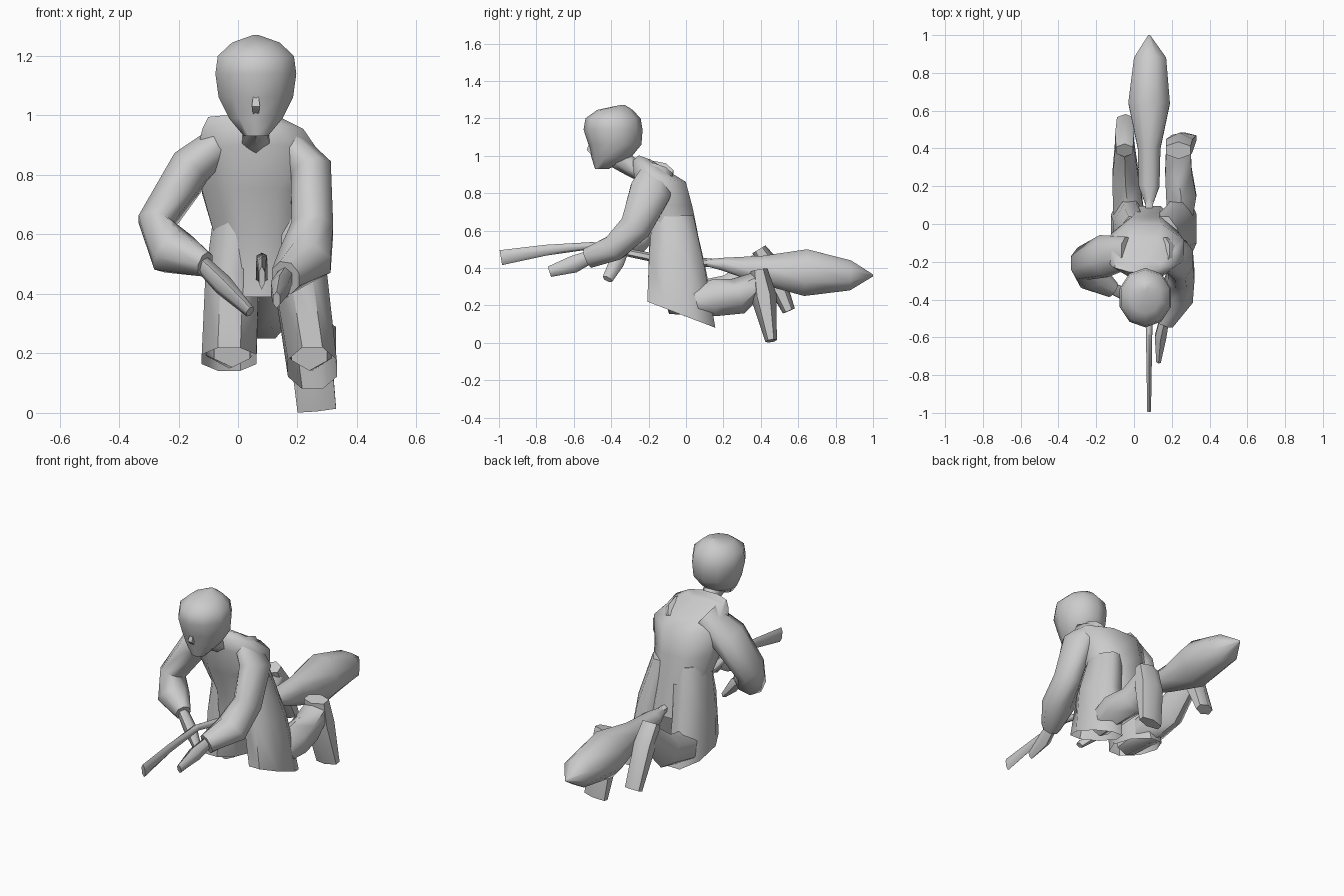
import bpy
import bmesh
import math
from mathutils import Vector

default_cube = bpy.data.objects.get("Cube")
if default_cube:
    bpy.data.objects.remove(default_cube, do_unlink=True)

grey = bpy.data.materials.new("plain grey")
grey.use_nodes = True
shade = (0.6, 0.6, 0.6, 1)
grey.diffuse_color = shade
grey.node_tree.nodes["Principled BSDF"].inputs["Base Color"].default_value = shade


def finish(name, bm, smooth_angle):
    """Turn a bmesh into a named, shaded object."""
    bmesh.ops.recalc_face_normals(bm, faces=bm.faces)
    mesh = bpy.data.meshes.new(name)
    bm.to_mesh(mesh)
    bm.free()
    mesh.materials.append(grey)
    obj = bpy.data.objects.new(name, mesh)
    bpy.context.collection.objects.link(obj)
    bpy.ops.object.select_all(action='DESELECT')
    obj.select_set(True)
    bpy.context.view_layer.objects.active = obj
    bpy.ops.object.shade_smooth_by_angle(angle=math.radians(smooth_angle))


def loft(name, stations, sides=8, pitch=None, smooth_angle=60, open_end=False):
    """Skin rings (x, y, z, half width, half depth) along a path.
    With pitch given, rings lie in planes tilted front to back by that many
    degrees, one value per ring; otherwise they stand square to the path."""
    bm = bmesh.new()
    centres = [Vector(s[:3]) for s in stations]
    last = len(stations) - 1
    rings = []
    for i, (centre, station) in enumerate(zip(centres, stations)):
        across = Vector((1, 0, 0))
        if pitch is not None:
            angle = math.radians(pitch[i])
            deep = Vector((0, math.cos(angle), math.sin(angle)))
        else:
            along = (centres[min(i + 1, last)] - centres[max(i - 1, 0)]).normalized()
            across = (across - along * across.dot(along)).normalized()
            deep = along.cross(across)
        ring = []
        reach = math.cos(math.pi / sides)
        for k in range(sides):
            turn = math.tau * (k + 0.5) / sides
            offset = across * math.cos(turn) * station[3] + deep * math.sin(turn) * station[4]
            ring.append(bm.verts.new(centre + offset / reach))
        rings.append(ring)
    for low, high in zip(rings, rings[1:]):
        for k in range(sides):
            n = (k + 1) % sides
            bm.faces.new((low[k], low[n], high[n], high[k]))
    bm.faces.new(rings[0])
    if not open_end:
        bm.faces.new(rings[-1])
    finish(name, bm, smooth_angle)


# Head, nose and neck
loft("head", [
    (.06, -.45, .93, .04, .035), (.06, -.4, .99, .09, .1),
    (.06, -.38, 1.06, .125, .135), (.06, -.39, 1.14, .136, .15),
    (.06, -.39, 1.2, .128, .14), (.06, -.38, 1.245, .08, .09),
    (.06, -.34, 1.27, .01, .015)], sides=10, pitch=[0] * 7)
loft("nose", [
    (.06, -.5, 1.09, .005, .01), (.06, -.505, 1.03, .014, .026),
    (.06, -.48, .99, .006, .01)], sides=4, pitch=[0] * 3)
loft("neck", [
    (.06, -.37, .99, .05, .05), (.06, -.3, .945, .04, .045),
    (.06, -.2, .9, .06, .05)], sides=6)

# Leaning upper body
loft("robe_body", [
    (.08, -.05, .39, .15, .145), (.07, -.07, .6, .15, .13),
    (.06, -.11, .74, .18, .145), (.065, -.14, .88, .2, .14),
    (.05, -.18, .94, .17, .11), (.02, -.22, .99, .12, .035)],
    pitch=[0, 0, -5, -8, -18, -20])

# Robe hanging over each leg, parted around the broom and open at the hem
loft("robe_right_skirt", [
    (.01, -.07, .68, .09, .11), (-.02, -.05, .45, .09, .15),
    (-.03, -.025, .18, .092, .185)],
    pitch=[0, -8, -12], open_end=True)
loft("robe_left_skirt", [
    (.15, -.07, .68, .08, .11), (.21, -.05, .45, .09, .15),
    (.25, -.025, .15, .082, .195)],
    pitch=[0, -12, -21], open_end=True)

# Bent legs: knee and shin, then the hanging boot
loft("right_shin", [
    (-.02, -.1, .21, .06, .05), (-.03, .08, .24, .08, .08),
    (-.045, .25, .28, .07, .08), (-.05, .42, .43, .05, .06)], sides=6)
loft("right_boot", [
    (-.05, .39, .5, .045, .035), (-.05, .45, .4, .05, .055),
    (-.045, .55, .17, .045, .03)], sides=6)
loft("left_shin", [
    (.24, -.02, .21, .06, .06), (.25, .15, .24, .08, .085),
    (.235, .28, .25, .07, .085), (.235, .4, .33, .065, .05)], sides=6)
loft("left_boot", [
    (.235, .39, .39, .065, .04), (.24, .415, .25, .07, .06),
    (.265, .455, .01, .065, .027)], sides=6)

# Sleeves and hands
loft("right_sleeve", [
    (-.03, -.15, .92, .06, .08), (-.16, -.17, .82, .07, .11),
    (-.275, -.21, .64, .06, .09), (-.22, -.28, .54, .08, .075),
    (-.11, -.35, .5, .04, .04)])
loft("right_hand", [
    (-.12, -.34, .5, .025, .03), (-.05, -.37, .43, .03, .035),
    (.04, -.42, .34, .015, .025)], sides=6)
loft("left_sleeve", [
    (.15, -.15, .92, .05, .08), (.245, -.19, .81, .07, .11),
    (.25, -.27, .62, .07, .085), (.225, -.38, .51, .09, .07),
    (.16, -.52, .455, .05, .055)])
loft("left_hand", [
    (.16, -.51, .46, .025, .03), (.14, -.6, .42, .03, .04),
    (.13, -.73, .38, .012, .025)], sides=6)

# Flying broom: flared tip, thin handle, and bound bristles
loft("broom_handle", [
    (.08, -.99, .455, .01, .035), (.08, -.75, .495, .014, .025),
    (.08, -.5, .52, .018, .016), (.08, -.2, .46, .02, .02),
    (.08, .2, .42, .02, .02)], sides=6)
loft("broom_bristles", [
    (.08, .09, .43, .015, .015), (.08, .2, .42, .055, .035),
    (.08, .4, .39, .06, .075), (.08, .64, .375, .11, .125),
    (.085, .88, .36, .085, .08), (.08, 1.0, .36, .005, .005)])
